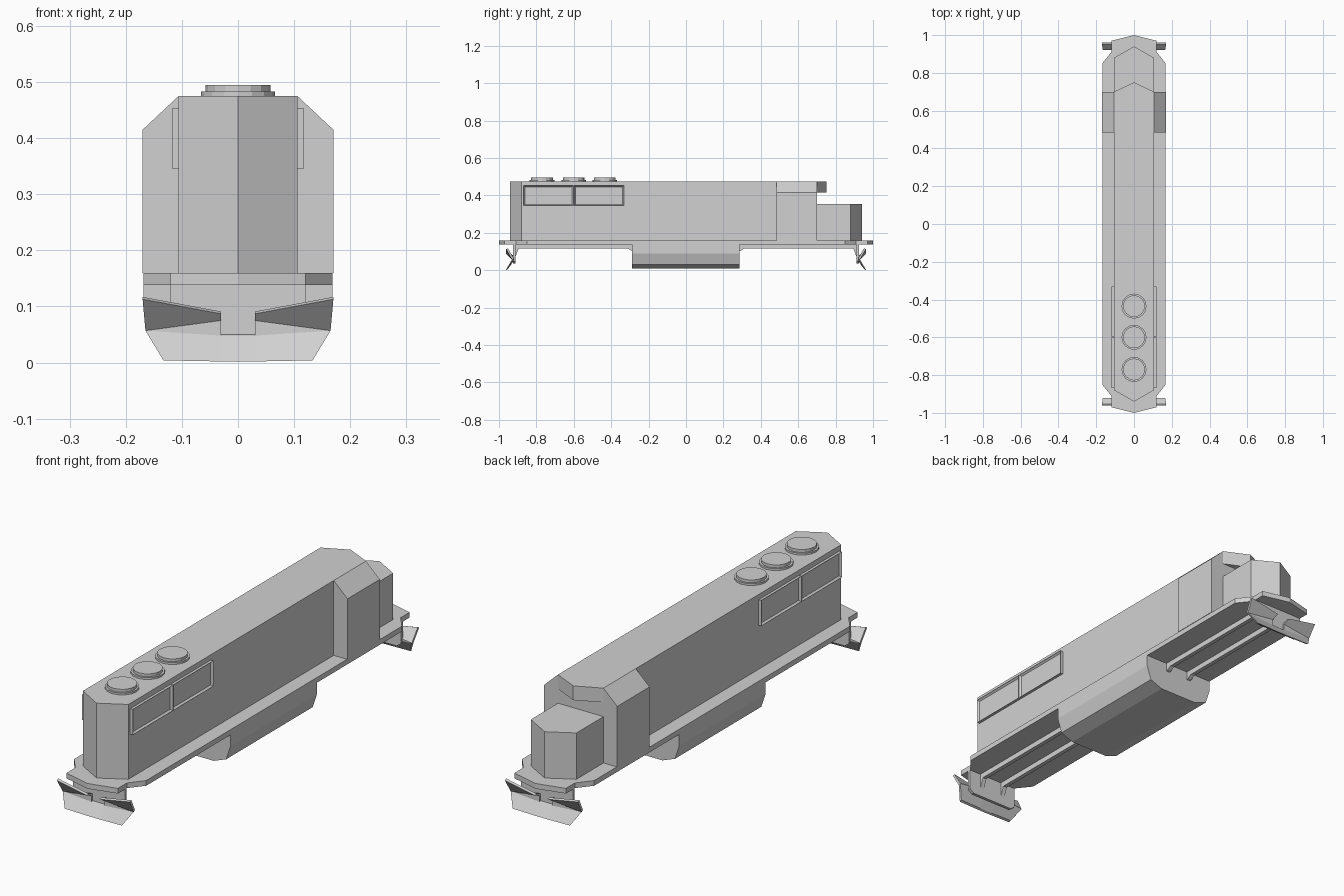
import bpy, bmesh, math
from mathutils import Vector

cube = bpy.data.objects.get("Cube")
if cube:
    bpy.data.objects.remove(cube, do_unlink=True)

grey = bpy.data.materials.new("plain_grey")
grey.use_nodes = True
COLOUR = (0.64, 0.64, 0.64, 1)
grey.diffuse_color = COLOUR
grey.node_tree.nodes["Principled BSDF"].inputs["Base Color"].default_value = COLOUR


def finish(name, bm):
    bmesh.ops.recalc_face_normals(bm, faces=bm.faces)
    mesh = bpy.data.meshes.new(name)
    bm.to_mesh(mesh)
    bm.free()
    mesh.materials.append(grey)
    obj = bpy.data.objects.new(name, mesh)
    bpy.context.collection.objects.link(obj)
    return obj


def prism(name, profile, axis, lo, hi):
    """Extrude a closed 2D profile along the x, y or z axis."""
    place = {"x": lambda a, b: (lo, a, b),
             "y": lambda a, b: (a, lo, b),
             "z": lambda a, b: (a, b, lo)}[axis]
    bm = bmesh.new()
    face = bm.faces.new([bm.verts.new(place(a, b)) for a, b in profile])
    moved = bmesh.ops.extrude_face_region(bm, geom=[face])["geom"]
    step = Vector([(hi - lo) * (axis == c) for c in "xyz"])
    bmesh.ops.translate(bm, vec=step, verts=[v for v in moved if isinstance(v, bmesh.types.BMVert)])
    return finish(name, bm)


def mirrored(half):
    """Complete a half profile across its first coordinate."""
    return half + [(-a, b) for a, b in reversed(half) if a > 0]


# Walkway deck, pointed at both ends
quarter = [(0.168, 0.85), (0.12, 0.91), (0.12, 0.97)]
end = quarter + [(0, 1)] + [(-a, b) for a, b in reversed(quarter)]
prism("deck", end + [(-a, -b) for a, b in end], "z", 0.138, 0.16)

# Long hood, cab, roof visor and short hood
HW = 0.106
prism("long_hood", mirrored([(0, -0.94), (HW, -0.88), (HW, 0.5)]), "z", 0.16, 0.475)
cab_half = [(0.17, 0.16), (0.17, 0.415), (HW, 0.475)]
prism("cab", mirrored(cab_half), "y", 0.485, 0.70)
prism("roof_visor", mirrored([(HW, 0.69), (HW, 0.70), (0, 0.75)]), "z", 0.415, 0.475)
prism("short_hood", mirrored([(HW, 0.69), (HW, 0.88), (0, 0.94)]), "z", 0.16, 0.355)

# Fuel tank
tank_half = [(0.168, 0.14), (0.168, 0.09), (0.148, 0.03), (0.09, 0.008)]
prism("fuel_tank", mirrored(tank_half), "y", -0.29, 0.285)


# Roof fans: wide flange with a smaller cap
def disc(name, y, radius, low, high):
    ring = [(radius * math.cos(i * math.tau / 16), y + radius * math.sin(i * math.tau / 16))
            for i in range(16)]
    prism(name, ring, "z", low, high)


for i, y in enumerate((-0.435, -0.6, -0.77)):
    disc(f"fan_flange_{i + 1}", y, 0.066, 0.47, 0.483)
    disc(f"fan_cap_{i + 1}", y, 0.058, 0.48, 0.495)


# Side grilles: raised frames with recessed centres
def grille(name, side, y0, y1):
    bm = bmesh.new()
    bmesh.ops.create_cube(bm, size=1)
    for v in bm.verts:
        v.co = (side * (0.111 + v.co.x * 0.014), (y0 + y1) / 2 + v.co.y * (y1 - y0),
                0.399 + v.co.z * 0.107)
    bmesh.ops.recalc_face_normals(bm, faces=bm.faces)
    outer = max(bm.faces, key=lambda f: side * f.calc_center_median().x)
    bmesh.ops.inset_region(bm, faces=[outer], thickness=0.009)
    for v in outer.verts:
        v.co.x -= side * 0.008
    finish(name, bm)


for side, label in ((1, "left"), (-1, "right")):
    grille(f"{label}_grille_front", side, -0.868, -0.602)
    grille(f"{label}_grille_rear", side, -0.598, -0.332)


# Snowplough blade: concave sheet of three rows, with a notch for the coupler
def plough_half(name, end_sign, side):
    rows = [[(0.03, 0.962, 0.087), (0.17, 0.962, 0.113)],
            [(0.03, 0.930, 0.075), (0.165, 0.930, 0.057)],
            [(0.03, 0.930, 0.048), (0.165, 0.930, 0.057)],
            [(0.03, 0.962, 0.002), (0.133, 0.962, 0.004)]]
    bm = bmesh.new()
    grid = [[bm.verts.new((side * x, end_sign * y, z)) for x, y, z in row] for row in rows]
    for a, b in zip(grid, grid[1:]):
        bm.faces.new((a[0], a[1], b[1], b[0]))
    # Lower middle strip under the notch
    mid = [bm.verts.new((0, end_sign * y, z)) for y, z in ((0.930, 0.048), (0.962, 0.002))]
    bm.faces.new((mid[0], grid[2][0], grid[3][0], mid[1]))
    bmesh.ops.remove_doubles(bm, verts=bm.verts, dist=0.0001)
    # Thicken backwards, towards the middle of the model
    faces = list(bm.faces)
    moved = bmesh.ops.extrude_face_region(bm, geom=faces, use_keep_orig=True)["geom"]
    bmesh.ops.translate(bm, vec=(0, -end_sign * 0.01, 0.004),
                        verts=[v for v in moved if isinstance(v, bmesh.types.BMVert)])
    finish(name, bm)


for s, place in ((-1, "front"), (1, "rear")):
    for side, label in ((1, "left"), (-1, "right")):
        plough_half(f"{place}_plough_{label}", s, side)
        # Frame rail with gussets behind the plough and against the tank
        rail = [(0.28, 0.14), (0.28, 0.10), (0.295, 0.105), (0.31, 0.115), (0.895, 0.115),
                (0.922, 0.045), (0.922, 0.14)]
        x = side * 0.055
        prism(f"{place}_rail_{label}", [(s * y, z) for y, z in rail], "x", x - 0.009, x + 0.009)
    # Plate carrying the plough
    plate = [(0.12, 0.14), (0.12, 0.05), (0.1, 0.035)]
    prism(f"{place}_end_plate", mirrored(plate), "y", s * 0.912, s * 0.924)
